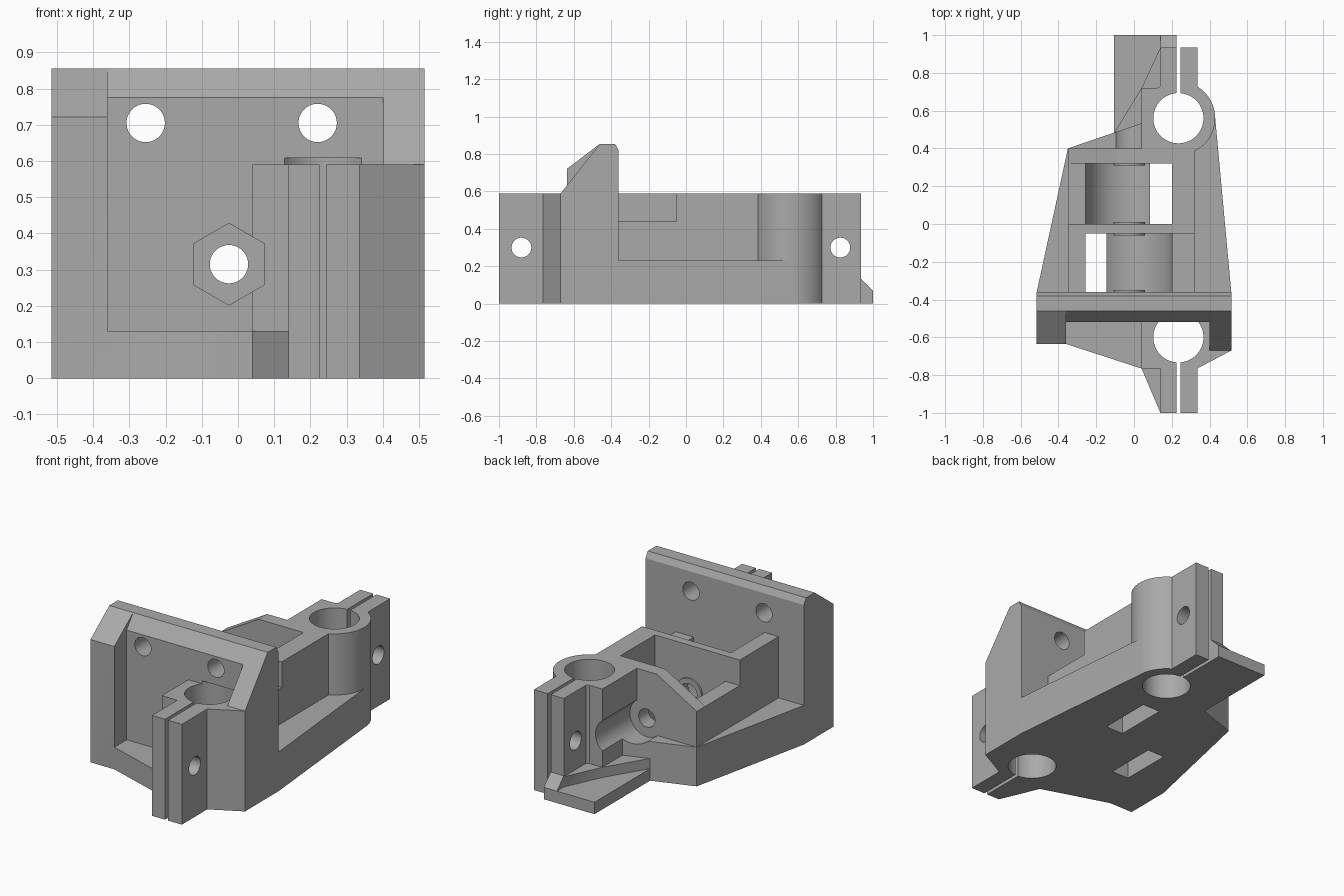
import bpy, bmesh, math
from mathutils import Vector

cube = bpy.data.objects.get("Cube")
if cube:
    bpy.data.objects.remove(cube, do_unlink=True)

grey = bpy.data.materials.new("plain_grey")
grey.use_nodes = True
colour = (0.40, 0.40, 0.40, 1)
grey.diffuse_color = colour
grey.node_tree.nodes["Principled BSDF"].inputs["Base Color"].default_value = colour


def prism(axis, points, lo, hi, name="part"):
    """Extrude a 2D outline along an axis; the two other axes keep their order."""
    def place(a, b, c):
        return {"x": (c, a, b), "y": (a, c, b), "z": (a, b, c)}[axis]
    bm = bmesh.new()
    face = bm.faces.new([bm.verts.new(place(a, b, lo)) for a, b in points])
    top = bmesh.ops.extrude_face_region(bm, geom=[face])["geom"]
    shift = Vector(place(0, 0, hi - lo))
    bmesh.ops.translate(bm, verts=[v for v in top if isinstance(v, bmesh.types.BMVert)], vec=shift)
    bmesh.ops.recalc_face_normals(bm, faces=bm.faces)
    mesh = bpy.data.meshes.new(name)
    bm.to_mesh(mesh)
    bm.free()
    mesh.materials.append(grey)
    obj = bpy.data.objects.new(name, mesh)
    bpy.context.collection.objects.link(obj)
    return obj


def box(x0, x1, y0, y1, z0, z1):
    return prism("z", [(x0, y0), (x1, y0), (x1, y1), (x0, y1)], z0, z1)


def rod(axis, a, b, r, lo, hi, sides=64):
    step = math.tau / sides
    ring = [(a + r * math.sin(i * step), b + r * math.cos(i * step)) for i in range(sides)]
    return prism(axis, ring, lo, hi)


def combine(target, tools, operation):
    for tool in tools:
        mod = target.modifiers.new("boolean", "BOOLEAN")
        mod.operation, mod.solver, mod.object = operation, "EXACT", tool
        bpy.context.view_layer.objects.active = target
        bpy.ops.object.modifier_apply(modifier=mod.name)
        bpy.data.objects.remove(tool, do_unlink=True)


W = 0.515            # half width of the front plate
SX, SZ = -0.025, 0.315   # screw axis
RX = 0.235           # rod axis
RODS = (-0.60, 0.56)

# Front plate with chamfered top
crest = [(-0.46, 0.855), (-0.38, 0.855), (-0.36, 0.82), (-0.36, 0)]
bracket = prism("x", [(-0.52, 0), (-0.52, 0.775)] + crest, -W, W, "carriage_bracket")

clamp_edge = [(0.14, -1), (0.335, -1), (0.335, -0.765), (W, -0.67), (W, -0.4)]
solids = [
    # Side rims of the plate
    prism("x", [(-0.635, 0), (-0.635, 0.722)] + crest, -W, -0.36),
    prism("x", [(-0.67, 0), (-0.67, 0.59)] + crest, 0.40, W),
    # Front floor and front clamp
    prism("z", [(-W, -0.4), (-W, -0.635), (-0.36, -0.635), (0.04, -0.765)] + clamp_edge, 0, 0.13),
    prism("z", [(0.04, -0.4), (0.04, -0.765), (0.14, -0.765)] + clamp_edge, 0, 0.59),
    # Tapered base behind the plate
    prism("z", [(-W, -0.4), (-W, -0.36), (-0.35, 0.4), (0.235, 0.6),
                (0.43, 0.56), (W, -0.36), (W, -0.4)], 0, 0.23),
    # Core block, its taller walls and the sloped back wall
    box(-0.35, 0.32, -0.4, 0.4, 0, 0.44),
    box(-0.35, -0.2, -0.4, 0, 0, 0.59),
    box(-0.35, 0.32, -0.05, 0, 0, 0.59),
    box(0.15, 0.32, -0.05, 0.4, 0, 0.59),
    prism("y", [(-0.35, 0), (-0.35, 0.44), (-0.09, 0.59), (0.32, 0.59), (0.32, 0)], 0.32, 0.4),
    # Back clamp
    prism("z", [(0.04, 0.35), (0.04, 0.72), (0.14, 0.72), (0.14, 0.935), (0.335, 0.935),
                (0.335, 0.72), (0.32, 0.5), (0.32, 0.35)], 0, 0.59),
    rod("z", RX, RODS[1], 0.195, 0, 0.59),
    # Back floor, foot plate and its sloped toe
    prism("z", [(-0.155, 0.4), (0.04, 0.72), (0.14, 0.935), (0.3, 0.935), (0.3, 0.38), (-0.155, 0.38)], 0, 0.13),
    box(-0.105, 0.225, 0.38, 1, 0, 0.07),
    prism("x", [(0.9, 0), (1, 0), (1, 0.07), (0.935, 0.135), (0.9, 0.135)], 0.14, 0.225),
]
combine(bracket, solids, "UNION")

# Round-bottomed bays, each with a slot through the floor
cuts = []
for y0, y1, s0, s1 in ((-0.36, -0.05, -0.257, -0.145), (0, 0.32, 0.085, 0.2)):
    cuts += [rod("y", SX - 0.003, SZ, 0.23, y0, y1),
             box(-0.258, 0.202, y0, y1, SZ, 0.7 if y0 >= 0 else 0.8),
             box(s0, s1, y0 + 0.001, y1 - 0.001, -0.1, SZ)]
# Rod bores and clamp slits
cuts += [rod("z", RX, RODS[0], 0.133, -0.1, 0.608), rod("z", RX, RODS[1], 0.133, -0.1, 0.7),
         box(0.225, 0.245, -1.1, RODS[0], -0.1, 0.6), box(0.225, 0.245, RODS[1], 1.1, -0.1, 0.7)]
# Clamp bolt holes and plate mounting holes
cuts += [rod("x", y, 0.3, 0.053, 0.0, 0.45, 40) for y in (-0.88, 0.825)]
cuts += [rod("y", x, 0.705, 0.053, -0.7, -0.3, 40) for x in (-0.255, 0.22)]
# Hexagonal nut pocket and screw clearance beside the back clamp
cuts += [rod("y", SX, SZ, 0.113, -0.9, -0.43, 6), rod("y", SX, SZ, 0.11, 0.4, 0.9)]
combine(bracket, cuts, "DIFFERENCE")

# Thin bosses around the screw, then the screw bore through everything
bosses = [rod("y", SX, SZ, 0.083, y - 0.01, y + 0.01, 40) for y in (-0.36, -0.05, 0.0, 0.32)]
combine(bracket, bosses, "UNION")
combine(bracket, [rod("y", SX, SZ, 0.053, -0.8, 0.95, 40)], "DIFFERENCE")

bpy.ops.object.select_all(action="DESELECT")
bracket.select_set(True)
bpy.context.view_layer.objects.active = bracket
bpy.ops.object.shade_smooth_by_angle(angle=math.radians(25))
